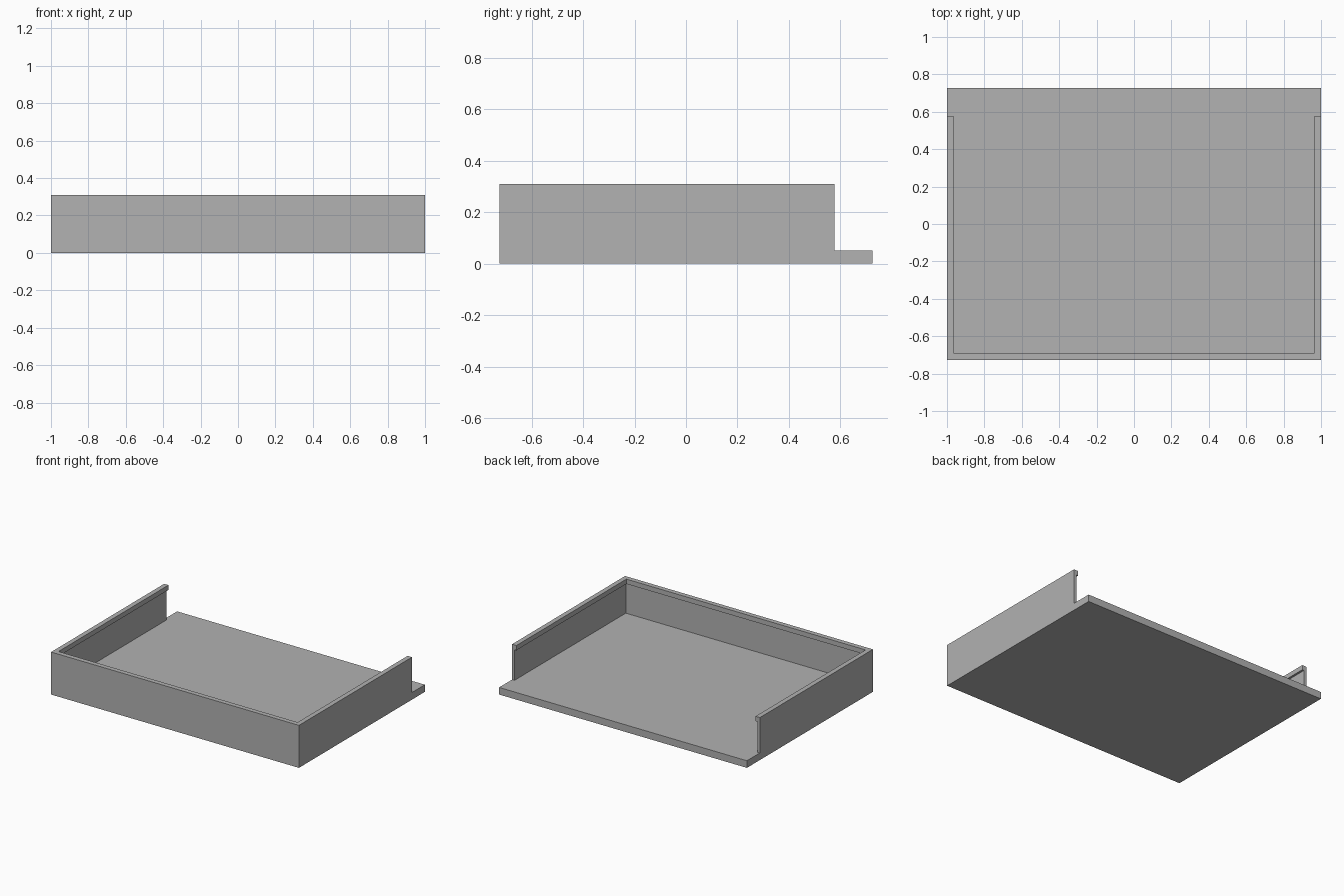
import bpy
import bmesh

cube = bpy.data.objects.get("Cube")
if cube:
    bpy.data.objects.remove(cube, do_unlink=True)

# Overall sizes
HALF_X, HALF_Y = 1.0, 0.726
FLOOR, TOP = 0.052, 0.31
WALL_END = 0.577
WALL, LIP, LIP_Z = 0.02, 0.035, 0.275

grey = bpy.data.materials.new("plain_grey")
grey.use_nodes = True
colour = (0.445, 0.445, 0.445, 1)
grey.diffuse_color = colour
grey.node_tree.nodes["Principled BSDF"].inputs["Base Color"].default_value = colour


def add_object(name, bm):
    bmesh.ops.recalc_face_normals(bm, faces=bm.faces)
    mesh = bpy.data.meshes.new(name)
    bm.to_mesh(mesh)
    bm.free()
    mesh.materials.append(grey)
    obj = bpy.data.objects.new(name, mesh)
    bpy.context.collection.objects.link(obj)
    return obj


# Flat floor slab
bm = bmesh.new()
bmesh.ops.create_cube(bm, size=1)
for v in bm.verts:
    v.co.x *= 2 * HALF_X
    v.co.y *= 2 * HALF_Y
    v.co.z = FLOOR if v.co.z > 0 else 0
add_object("floor_slab", bm)

# Rim on three sides: wall profile with an inward top lip, swept with mitred corners
profile = [(0, FLOOR), (0, TOP), (LIP, TOP), (LIP, LIP_Z), (WALL, LIP_Z), (WALL, FLOOR)]
bm = bmesh.new()
rings = []
for side, at_front in ((-1, False), (-1, True), (1, True), (1, False)):
    rings.append([bm.verts.new((side * (HALF_X - inset),
                                -HALF_Y + inset if at_front else WALL_END, z))
                  for inset, z in profile])
for a, b in zip(rings, rings[1:]):
    for i in range(len(profile)):
        j = (i + 1) % len(profile)
        bm.faces.new((a[i], a[j], b[j], b[i]))
bm.faces.new(rings[0])
bm.faces.new(rings[-1])
add_object("lipped_rim", bm)
